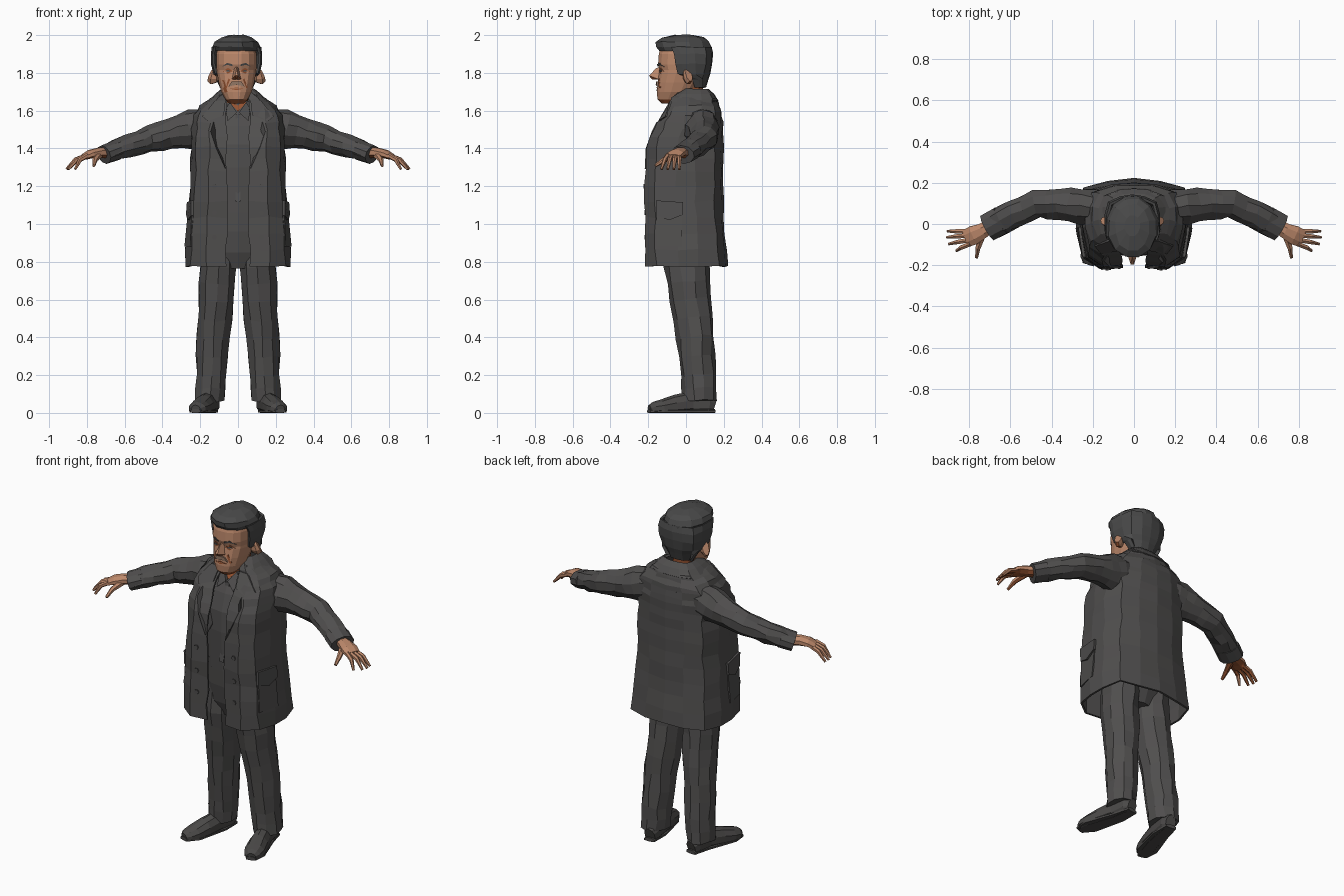
import bpy, bmesh, math, random
from mathutils import Vector
from mathutils.bvhtree import BVHTree

if "Cube" in bpy.data.objects:
    bpy.data.objects.remove(bpy.data.objects["Cube"])

random.seed(4)


def material(name, r, g, b):
    m = bpy.data.materials.new(name)
    m.diffuse_color = (r, g, b, 1)
    m.use_nodes = True
    m.node_tree.nodes["Principled BSDF"].inputs["Base Color"].default_value = m.diffuse_color
    return m


CLOTH = material("charcoal cloth", 0.080, 0.077, 0.076)
HAIR = material("dark grey hair", 0.068, 0.068, 0.068)
SHOE = material("shoe leather", 0.070, 0.067, 0.065)
SKIN = material("skin", 0.50, 0.245, 0.145)
RUDDY = material("ruddy skin", 0.30, 0.085, 0.03)
GREY = material("grey whiskers", 0.30, 0.19, 0.135)


def finish(name, verts, faces, mat, mirror=False, shell=0):
    me = bpy.data.meshes.new(name)
    me.from_pydata([tuple(v) for v in verts], [], faces)
    bm = bmesh.new()
    bm.from_mesh(me)
    bmesh.ops.recalc_face_normals(bm, faces=bm.faces)
    bm.to_mesh(me)
    bm.free()
    me.materials.append(mat)
    if mat is SKIN:  # undersides of bare skin are ruddier
        me.materials.append(RUDDY)
        for p in me.polygons:
            p.material_index = int(p.normal.z < -.6)
    ob = bpy.data.objects.new(name, me)
    bpy.context.collection.objects.link(ob)
    if mirror:
        ob.modifiers.new("mirror", 'MIRROR')
    if shell:
        mod = ob.modifiers.new("shell", 'SOLIDIFY')
        mod.thickness = shell
        mod.offset = 0
    return ob


def densify(rows, n):
    """Insert in-between rows by straight interpolation."""
    out = []
    for a, b in zip(rows, rows[1:]):
        out += [tuple(p + (q - p) * i / n for p, q in zip(a, b)) for i in range(n)]
    return out + [rows[-1]]


def loft(name, rings, mat, closed=True, jitter=0, mirror=False, shell=0, floor=False):
    n = len(rings[0])
    verts = [Vector(p) for r in rings for p in r]
    for v in verts:
        x = v.x
        v += Vector([random.uniform(-jitter, jitter) for _ in range(3)])
        if abs(x) < 1e-5:
            v.x = 0
        if floor:
            v.z = max(v.z, 0)
    faces = []
    for i in range(len(rings) - 1):
        for j in range(n if closed else n - 1):
            k = (j + 1) % n
            faces.append((i*n + j, i*n + k, i*n + n + k, i*n + n + j))
    if closed:
        faces += [tuple(range(n)), tuple(range(len(verts) - n, len(verts)))]
    ob = finish(name, verts, faces, mat, mirror, shell)
    return ob, BVHTree.FromPolygons(verts, faces)


def oval(z, w, yf, yb, n=14, p=0.85):
    """Horizontal rounded ring from front y to back y."""
    f = lambda c: math.copysign(abs(c) ** p, c)
    ang = [2 * math.pi * (i + 0.5) / n for i in range(n)]
    return [(w * f(math.cos(a)), (yf + yb) / 2 + (yb - yf) / 2 * f(math.sin(a)), z) for a in ang]


def half_wrap(z, w, yf, yb, g):
    """Half of an open-fronted section, from front edge to centre back."""
    d, m = (yb - yf) / 2, (yf + yb) / 2
    return [(g, yf + .05 * d, z), (g + .5 * (w - g), yf, z), (g + .85 * (w - g), yf + .25 * d, z),
            (w, m - .2 * d, z), (w, m + .3 * d, z), (.86 * w, yb - .22 * d, z),
            (.45 * w, yb - .04 * d, z), (0, yb, z)]


def tube(name, rows, mat, ref, n=8, **kw):
    """Limb through rows of x, y, z, half width, half height."""
    c = [Vector(r[:3]) for r in rows]
    rings = []
    for i, r in enumerate(rows):
        t = (c[min(i + 1, len(c) - 1)] - c[max(i - 1, 0)]).normalized()
        side = t.cross(Vector(ref)).normalized()
        up = side.cross(t)
        ang = [2 * math.pi * (k + .5) / n for k in range(n)]
        rings.append([c[i] + side * r[3] * math.cos(a) + up * r[4] * math.sin(a) for a in ang])
    return loft(name, rings, mat, **kw)


def plate(name, tree, pts, mat, depth=.012, side=False, mirror=True):
    """Outline laid onto a surface, seen from the front or from the side."""
    d = Vector((-1, 0, 0)) if side else Vector((0, 1, 0))
    base = []
    for u, v in pts:
        hit = tree.ray_cast(Vector((1, u, v)) if side else Vector((u, -1, v)), d)[0]
        if hit is None:
            hit = tree.find_nearest(Vector((.25, u, v)) if side else Vector((u, -.15, v)))[0]
        base.append(hit)
    n = len(base)
    verts = [p + d * .006 for p in base] + [p - d * depth for p in base]
    faces = [tuple(range(n)), tuple(range(n, 2 * n))]
    faces += [(i, (i + 1) % n, n + (i + 1) % n, n + i) for i in range(n)]
    return finish(name, verts, faces, mat, mirror)


def rect(u0, u1, v0, v1):
    return [(u0, v0), (u1, v0), (u1, v1), (u0, v1)]


# Coat: open-fronted shell, rows of z, half width, front, back, edge x
coat_rows = [(.775, .275, -.207, .215, .065), (.95, .265, -.212, .20, .06), (1.12, .253, -.214, .19, .06),
             (1.28, .245, -.212, .185, .06), (1.41, .243, -.203, .19, .06), (1.50, .24, -.165, .19, .062),
             (1.57, .228, -.125, .185, .063), (1.62, .195, -.09, .175, .063), (1.66, .14, -.068, .155, .06),
             (1.69, .09, -.04, .125, .05)]
_, coat = loft("coat", [half_wrap(*r) for r in densify(coat_rows, 2)], CLOTH, closed=False,
               jitter=.006, mirror=True, shell=.012)
collar_rows = [(1.65, .152, -.076, .168, .078), (1.685, .118, -.045, .145, .07), (1.712, .084, .0, .116, .055)]
loft("coat_collar", [half_wrap(*r) for r in collar_rows], CLOTH, closed=False, mirror=True, shell=.01)
plate("collar_flap", coat, [(.066, 1.655), (.12, 1.655), (.19, 1.57), (.16, 1.545), (.075, 1.575)], CLOTH, .016)
plate("lapel", coat, [(.066, 1.57), (.13, 1.54), (.145, 1.49), (.115, 1.40), (.066, 1.29)], CLOTH, .014)
for z in (.93, 1.06, 1.20):
    ring = [(.125 + .014 * math.cos(k * math.pi / 3), z + .014 * math.sin(k * math.pi / 3)) for k in range(6)]
    plate("coat_button", coat, ring, CLOTH, .012)

# Side pockets with pointed flaps
plate("pocket", coat, rect(-.155, -.02, .88, 1.09), CLOTH, .012, side=True)
plate("pocket_flap", coat, [(-.16, 1.045), (-.088, 1.02), (-.015, 1.05), (-.015, 1.115), (-.16, 1.125)],
      CLOTH, .02, side=True)

# Shirt, its collar, open neck, placket and belt
shirt_rows = [(1.06, .17, -.148, .12), (1.3, .17, -.16, .12), (1.42, .17, -.155, .12),
              (1.52, .15, -.125, .12), (1.60, .11, -.085, .11), (1.65, .07, -.062, .095)]
_, shirt = loft("shirt", [oval(*r) for r in shirt_rows], CLOTH)
plate("open_neck", shirt, [(-.045, 1.645), (0, 1.595), (.045, 1.645)], RUDDY, .009, mirror=False)
plate("shirt_collar", shirt, [(.006, 1.59), (.042, 1.645), (.066, 1.61), (.055, 1.545)], CLOTH, .02)
plate("shirt_placket", shirt, rect(-.014, .014, 1.12, 1.58), CLOTH, .009, mirror=False)
plate("belt", shirt, rect(-.11, .11, 1.085, 1.115), SHOE, .009, mirror=False)

# Sleeves with cuffs
arm_rows = [(.14, .08, 1.52, .085, .10), (.25, .085, 1.50, .09, .105), (.36, .098, 1.475, .078, .08),
            (.47, .098, 1.45, .07, .068), (.58, .05, 1.415, .068, .058), (.69, -.01, 1.375, .066, .048)]
tube("sleeve", densify(arm_rows, 2), CLOTH, (0, 0, 1), n=10, jitter=.007, mirror=True)
tube("cuff", [(.645, .018, 1.39, .072, .054), (.71, -.018, 1.367, .071, .051)], CLOTH, (0, 0, 1),
     n=10, mirror=True)

# Hands
tube("hand", [(.68, 0, 1.378, .035, .03), (.735, -.033, 1.377, .04, .029), (.78, -.055, 1.37, .05, .024),
              (.815, -.07, 1.355, .046, .016)], SKIN, (0, 0, 1), mirror=True)
fingers = [(-.036, .905, -.035), (-.055, .908, -.065), (-.077, .898, -.097), (-.097, .862, -.13)]
for by, tx, ty in fingers:
    tube("finger", [(.795, by, 1.363, .013, .014), ((.795 + tx) / 2 + .008, (by + ty) / 2, 1.34, .012, .013),
                    (tx, ty, 1.29, .007, .007)], SKIN, (0, 0, 1), n=6, mirror=True)
tube("thumb", [(.735, -.05, 1.365, .02, .02), (.757, -.115, 1.34, .014, .015), (.764, -.163, 1.308, .008, .008)],
     SKIN, (0, 0, 1), n=6, mirror=True)

# Trousers
leg_rows = [(.095, .01, .98, .10, .12), (.104, .005, .78, .10, .122), (.115, .025, .6, .096, .11),
            (.13, .05, .4, .092, .10), (.142, .066, .2, .082, .095), (.15, .07, .065, .078, .09)]
tube("trouser_leg", densify(leg_rows, 2), CLOTH, (0, 1, 0), n=10, jitter=.006, mirror=True)
loft("trouser_seat", [oval(.765, .07, -.085, .09), oval(.85, .17, -.118, .125), oval(.96, .18, -.138, .13),
                      oval(1.08, .17, -.146, .125)], CLOTH)

# Shoes, toes turned out, flat underneath
shoe_rows = [(.138, .148, .035, .032, .045), (.142, .12, .045, .046, .06), (.155, .03, .045, .046, .07),
             (.18, -.06, .035, .055, .06), (.203, -.13, .026, .058, .045), (.216, -.172, .022, .048, .036),
             (.224, -.193, .018, .026, .024)]
tube("shoe", shoe_rows, SHOE, (0, 0, 1), n=10, mirror=True, floor=True)
tube("shoe_sole", [(.138, .152, .008, .035, .014), (.15, .05, .008, .05, .014), (.203, -.13, .008, .062, .014),
                   (.224, -.197, .008, .03, .014)], SHOE, (0, 0, 1), n=8, mirror=True, floor=True)

# Neck and head
body_parts = set(bpy.data.objects)
loft("neck", [oval(1.58, .062, -.06, .085), oval(1.63, .06, -.068, .085), oval(1.74, .065, -.07, .09)], RUDDY)
head_rows = [(1.638, .04, -.13, -.03), (1.66, .06, -.152, .0), (1.70, .082, -.156, .05), (1.75, .096, -.152, .08),
             (1.80, .105, -.144, .1), (1.815, .106, -.140, .1), (1.845, .108, -.150, .11),
             (1.90, .108, -.146, .115), (1.95, .095, -.13, .1)]
_, head = loft("head", [oval(*r, n=16) for r in head_rows], SKIN)
finish("nose", [(-.01, -.13, 1.835), (.01, -.13, 1.835), (-.026, -.14, 1.765), (.026, -.14, 1.765),
                (-.008, -.196, 1.785), (.008, -.196, 1.785), (0, -.18, 1.765), (0, -.158, 1.825)],
       [(0, 1, 7), (0, 7, 4, 2), (1, 3, 5, 7), (7, 5, 4), (4, 5, 6), (2, 4, 6), (3, 6, 5), (2, 6, 3), (0, 2, 3, 1)],
       SKIN)
tube("ear", [(.10, .0, 1.782, .018, .035), (.123, .008, 1.785, .024, .05), (.134, .015, 1.792, .02, .044)],
     SKIN, (0, 0, 1), mirror=True)

# Face details
plate("eyebrow", head, [(.02, 1.835), (.05, 1.843), (.078, 1.832), (.05, 1.853), (.02, 1.845)], HAIR, .006)
plate("eye_socket", head, [(.02, 1.81), (.045, 1.796), (.072, 1.808), (.045, 1.827)], RUDDY, .003)
plate("eye", head, [(.03, 1.809), (.045, 1.805), (.06, 1.809), (.045, 1.817)], HAIR, .005)
plate("cheek_fold", head, [(.034, 1.765), (.052, 1.72), (.06, 1.722), (.042, 1.77)], RUDDY, .004)
plate("cheek_hollow", head, [(-.088, 1.765), (-.062, 1.695), (-.048, 1.70), (-.064, 1.76)], RUDDY, .004,
      mirror=False)
plate("moustache", head, [(-.042, 1.728), (0, 1.737), (.042, 1.728), (.025, 1.755), (-.025, 1.755)],
      GREY, .009, mirror=False)
plate("mouth", head, [(-.034, 1.716), (0, 1.708), (.034, 1.716), (0, 1.724)], RUDDY, .005, mirror=False)

# Hair: swept crown, and sides running down to the nape
crown_rows = [(1.918, .122, -.148, .137), (1.938, .13, -.164, .137), (1.965, .118, -.166, .125),
              (1.987, .085, -.135, .10), (2.0, .04, -.06, .045)]
loft("hair_crown", [oval(*r, n=12, p=1) for r in crown_rows], HAIR, jitter=.003)


def nape(z, w, edge, yb):
    return [(.94 * w, edge, z), (w, edge + .03, z), (w, (edge + yb) / 2 + .01, z), (.85 * w, yb - .035, z),
            (.45 * w, yb - .008, z), (0, yb, z)]


side_rows = [(1.725, .08, .045, .097), (1.77, .102, .035, .115), (1.797, .113, -.045, .125),
             (1.85, .128, -.055, .134), (1.90, .13, -.06, .138), (1.935, .122, -.075, .13)]
loft("hair_sides", [nape(*r) for r in side_rows], HAIR, closed=False, jitter=.003, mirror=True, shell=.014)

# Head sits slightly off centre
for ob in set(bpy.data.objects) - body_parts:
    ob.location.x = -.008
